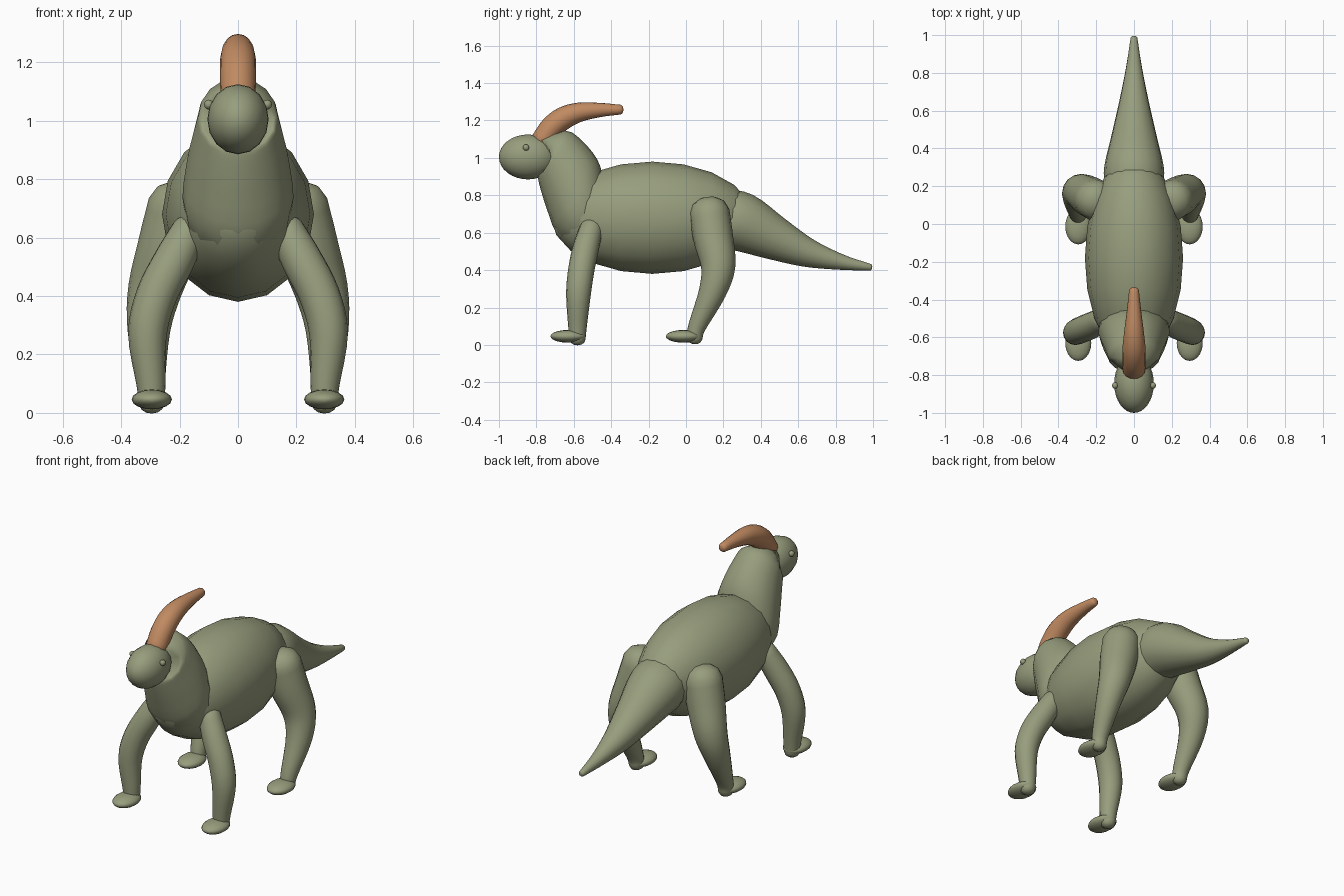
import bpy
import bmesh
from math import sin, cos, pi
from mathutils import Vector, Matrix

SIDES = 16

cube = bpy.data.objects.get("Cube")
if cube:
    bpy.data.objects.remove(cube, do_unlink=True)


def material(name, rgb):
    mat = bpy.data.materials.new(name)
    mat.use_nodes = True
    mat.diffuse_color = (*rgb, 1)
    mat.node_tree.nodes["Principled BSDF"].inputs["Base Color"].default_value = (*rgb, 1)
    return mat


GREEN = material("sage_green", (0.31, 0.34, 0.205))
ORANGE = material("crest_orange", (0.53, 0.255, 0.12))


def finish(name, bm, mat):
    bmesh.ops.recalc_face_normals(bm, faces=bm.faces)
    for face in bm.faces:
        face.smooth = True
    mesh = bpy.data.meshes.new(name)
    bm.to_mesh(mesh)
    bm.free()
    mesh.materials.append(mat)
    obj = bpy.data.objects.new(name, mesh)
    bpy.context.collection.objects.link(obj)
    return obj


def ellipsoid(name, centre, radii, segments=SIDES, rings=10):
    """Ellipsoid with its poles along y."""
    bm = bmesh.new()
    bmesh.ops.create_uvsphere(bm, u_segments=segments, v_segments=rings, radius=1)
    bm.transform(Matrix.Translation(centre) @ Matrix.Diagonal((*radii, 1))
                 @ Matrix.Rotation(pi / 2, 4, "X"))
    return finish(name, bm, GREEN)


def smooth_path(points, steps=4):
    """Catmull-Rom interpolation of equally long tuples."""
    p = [Vector(q) for q in points]
    p = [2 * p[0] - p[1]] + p + [2 * p[-1] - p[-2]]
    out = []
    for a, b, c, d in zip(p, p[1:], p[2:], p[3:]):
        for i in range(steps):
            t = i / steps
            out.append(0.5 * (2 * b + (c - a) * t + (2 * a - 5 * b + 4 * c - d) * t ** 2
                              + (3 * b - a - 3 * c + d) * t ** 3))
    return out + [p[-2]]


def loft(name, rings, start, end, mat):
    """Skin a list of rings and close both ends with fans."""
    bm = bmesh.new()
    loops = [[bm.verts.new(co) for co in ring] for ring in rings]
    for a, b in zip(loops, loops[1:]):
        for i in range(SIDES):
            j = (i + 1) % SIDES
            bm.faces.new((a[i], a[j], b[j], b[i]))
    for loop, tip in ((loops[0], start), (loops[-1], end)):
        v = bm.verts.new(tip)
        for i in range(SIDES):
            bm.faces.new((loop[i], loop[(i + 1) % SIDES], v))
    return finish(name, bm, mat)


def tube(name, points, mat=GREEN, dome=0.6):
    """Round tapered tube through (x, y, z, radius) points, with domed ends."""
    path = smooth_path(points)
    centres = [q.to_3d() for q in path]
    radii = [q.w for q in path]
    first = (centres[0] - centres[1]).normalized() * radii[0] * dome
    last = (centres[-1] - centres[-2]).normalized() * radii[-1] * dome

    def ring(centre, tangent, radius):
        u = (Vector((1, 0, 0)) - tangent * tangent.x).normalized()
        v = tangent.cross(u)
        return [centre + radius * (u * cos(2 * pi * i / SIDES) + v * sin(2 * pi * i / SIDES))
                for i in range(SIDES)]

    rings = []
    for a in (1.1, 0.6):
        rings.append(ring(centres[0] + first * sin(a), -first.normalized(), radii[0] * cos(a)))
    for i, centre in enumerate(centres):
        nxt, prv = centres[min(i + 1, len(centres) - 1)], centres[max(i - 1, 0)]
        rings.append(ring(centre, (nxt - prv).normalized(), radii[i]))
    for a in (0.6, 1.1):
        rings.append(ring(centres[-1] + last * sin(a), last.normalized(), radii[-1] * cos(a)))
    return loft(name, rings, centres[0] + first, centres[-1] + last, mat)


# Body and head
ellipsoid("body", (0, -0.18, 0.68), (0.26, 0.54, 0.30))
ellipsoid("head", (0, -0.845, 1.005), (0.105, 0.155, 0.12), rings=16)

# Neck: back y, back z, front y, front z, half width, backward sag of the sides
neck_sections = [
    (-0.38, 0.70, -0.52, 0.47, 0.13, 0),
    (-0.42, 0.80, -0.60, 0.515, 0.17, 0),
    (-0.44, 0.88, -0.69, 0.59, 0.19, 0),
    (-0.46, 0.96, -0.735, 0.70, 0.18, 0),
    (-0.50, 1.03, -0.765, 0.79, 0.165, 0),
    (-0.575, 1.11, -0.785, 0.86, 0.145, 0),
    (-0.65, 1.147, -0.79, 0.885, 0.135, 0.01),
    (-0.79, 1.11, -0.795, 0.90, 0.12, 0.07),
]
neck_rings = []
for by, bz, fy, fz, width, sag in smooth_path(neck_sections, 2):
    back, front = Vector((0, by, bz)), Vector((0, fy, fz))
    ring = []
    for i in range(SIDES):
        a = 2 * pi * i / SIDES
        co = (back + front) / 2 + (back - front) / 2 * sin(a)
        ring.append(co + Vector((width * cos(a), sag * cos(a) ** 2, 0)))
    neck_rings.append(ring)
loft("neck", neck_rings, (0, -0.42, 0.57), (0, -0.72, 1.0), GREEN)

# Tail
tube("tail", [(0, 0.20, 0.675, 0.155), (0, 0.30, 0.655, 0.158), (0, 0.475, 0.57, 0.118),
              (0, 0.65, 0.493, 0.078), (0, 0.83, 0.443, 0.042), (0, 0.985, 0.415, 0.018)])

# Swept-back head crest
tube("crest", [(0, -0.77, 1.09, 0.06), (0, -0.72, 1.16, 0.062), (0, -0.655, 1.212, 0.061),
               (0, -0.57, 1.244, 0.052), (0, -0.46, 1.256, 0.038), (0, -0.35, 1.258, 0.026)],
     ORANGE)

# Paired parts: eyes, legs and feet
front_leg = [(0.165, -0.505, 0.625, 0.062), (0.22, -0.535, 0.52, 0.07),
             (0.28, -0.56, 0.40, 0.07), (0.31, -0.575, 0.27, 0.066),
             (0.298, -0.58, 0.10, 0.05), (0.295, -0.58, 0.03, 0.043)]
hind_leg = [(0.20, 0.125, 0.71, 0.108), (0.235, 0.145, 0.575, 0.107),
            (0.285, 0.172, 0.42, 0.092), (0.305, 0.14, 0.28, 0.073),
            (0.298, 0.06, 0.10, 0.048), (0.295, 0.045, 0.035, 0.042)]
for side, s in (("left", 1), ("right", -1)):
    ellipsoid(side + "_eye", (s * 0.1, -0.855, 1.055), (0.016, 0.017, 0.017), 12, 8)
    for part, path, foot_y in (("front", front_leg, -0.63), ("hind", hind_leg, -0.013)):
        tube(f"{side}_{part}_leg", [(s * x, y, z, r) for x, y, z, r in path], dome=0.75)
        ellipsoid(f"{side}_{part}_foot", (s * 0.295, foot_y, 0.046), (0.069, 0.095, 0.034))
